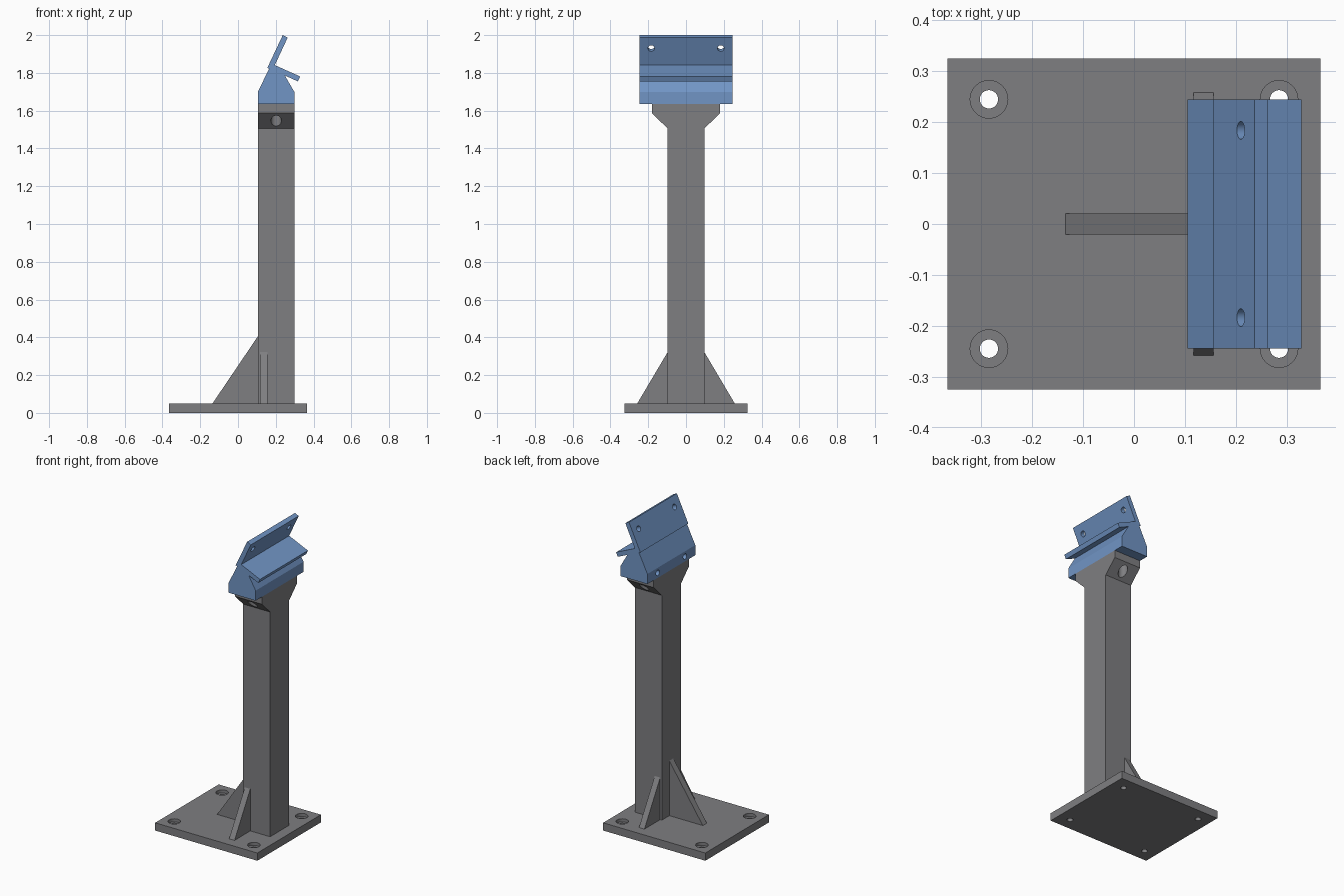
import bpy, bmesh, math
from mathutils import Vector

cube = bpy.data.objects.get("Cube")
if cube:
    bpy.data.objects.remove(cube, do_unlink=True)


def material(name, rgb):
    m = bpy.data.materials.new(name)
    m.use_nodes = True
    m.diffuse_color = (*rgb, 1)
    m.node_tree.nodes["Principled BSDF"].inputs["Base Color"].default_value = (*rgb, 1)
    return m


GREY = material("steel grey", (0.21, 0.21, 0.22))
BLUE = material("bracket blue", (0.165, 0.30, 0.56))


def to_object(bm, name, mat):
    bmesh.ops.recalc_face_normals(bm, faces=bm.faces)
    mesh = bpy.data.meshes.new(name)
    bm.to_mesh(mesh)
    bm.free()
    mesh.materials.append(mat)
    obj = bpy.data.objects.new(name, mesh)
    bpy.context.collection.objects.link(obj)
    return obj


def extrude(name, profile, axis, lo, hi, mat):
    """Extrude a 2D profile: (x, z) along y, or (y, z) along x."""
    bm = bmesh.new()
    place = (lambda a, b: (a, lo, b)) if axis == "y" else (lambda a, b: (lo, a, b))
    face = bm.faces.new([bm.verts.new(place(a, b)) for a, b in profile])
    new = bmesh.ops.extrude_face_region(bm, geom=[face])["geom"]
    move = Vector((0, hi - lo, 0)) if axis == "y" else Vector((hi - lo, 0, 0))
    bmesh.ops.translate(bm, vec=move, verts=[v for v in new if isinstance(v, bmesh.types.BMVert)])
    return to_object(bm, name, mat)


def drill(obj, centre, direction, radius, length):
    """Cut a round hole centred at a point along a direction."""
    bm = bmesh.new()
    bmesh.ops.create_cone(bm, cap_ends=True, segments=32, radius1=radius, radius2=radius, depth=length)
    cutter = to_object(bm, "hole_cutter", obj.data.materials[0])
    cutter.hide_render = True
    cutter.rotation_euler = Vector(direction).to_track_quat("Z", "Y").to_euler()
    cutter.location = centre
    mod = obj.modifiers.new("hole", "BOOLEAN")
    mod.operation, mod.solver, mod.object = "DIFFERENCE", "EXACT", cutter
    bpy.context.view_layer.update()
    dg = bpy.context.evaluated_depsgraph_get()
    obj_mesh = bpy.data.meshes.new_from_object(obj.evaluated_get(dg))
    obj.modifiers.clear()
    obj.data = obj_mesh
    bpy.data.objects.remove(cutter, do_unlink=True)


# Base plate with four counterbored bolt holes
PX, PY, PT = 0.366, 0.325, 0.05
base = extrude("base_plate", [(-PX, 0), (PX, 0), (PX, PT), (-PX, PT)], "y", -PY, PY, GREY)
for sx in (-1, 1):
    for sy in (-1, 1):
        drill(base, (sx * 0.285, sy * 0.245, 0.025), (0, 0, 1), 0.018, 0.2)
        drill(base, (sx * 0.285, sy * 0.245, 0.08), (0, 0, 1), 0.037, 0.1)

# Column with flared top and a vertical bolt hole in each flare
CX0, CX1, CY, CTOP = 0.105, 0.298, 0.097, 1.635
half = [(CY, PT), (CY, 1.505), (0.18, 1.587), (0.18, CTOP)]
column = extrude("column", half + [(-y, z) for y, z in reversed(half)], "x", CX0, CX1, GREY)
for s in (-1, 1):
    drill(column, (0.202, s * 0.139, 1.57), (0, 0, 1), 0.028, 0.3)

# Gussets bracing the column
extrude("back_gusset", [(-0.135, PT), (CX0, PT), (CX0, 0.405)], "y", -0.021, 0.021, GREY)
for s, side in ((-1, "front"), (1, "rear")):
    extrude(side + "_side_gusset", [(s * 0.258, PT), (s * CY, PT), (s * CY, 0.322)],
            "x", 0.117, 0.156, GREY)

# Angled mounting bracket: body, upright plate and sloping flange in one profile
HY = 0.245
profile = [(CX0, CTOP), (CX1, CTOP), (CX1, 1.70), (0.248, 1.786), (0.317, 1.755),
           (0.329, 1.781), (0.195, 1.841), (0.263, 1.987), (0.237, 2.0),
           (0.155, 1.826), (0.165, 1.822), (CX0, 1.70)]
bracket = extrude("mounting_bracket", profile, "y", -HY, HY, BLUE)
for s in (-1, 1):
    # holes through the upright plate
    drill(bracket, (0.223, s * 0.184, 1.936), (0.905, 0, -0.424), 0.0175, 0.08)
    # side access holes and bolt holes from below
    drill(bracket, (0.13, s * 0.139, 1.667), (1, 0, 0), 0.018, 0.13)
    drill(bracket, (0.202, s * 0.139, 1.64), (0, 0, 1), 0.028, 0.11)

# Smooth hole walls while keeping sharp edges
for obj in (base, column, bracket):
    bpy.ops.object.select_all(action="DESELECT")
    obj.select_set(True)
    bpy.context.view_layer.objects.active = obj
    bpy.ops.object.shade_smooth_by_angle(angle=math.radians(20))
